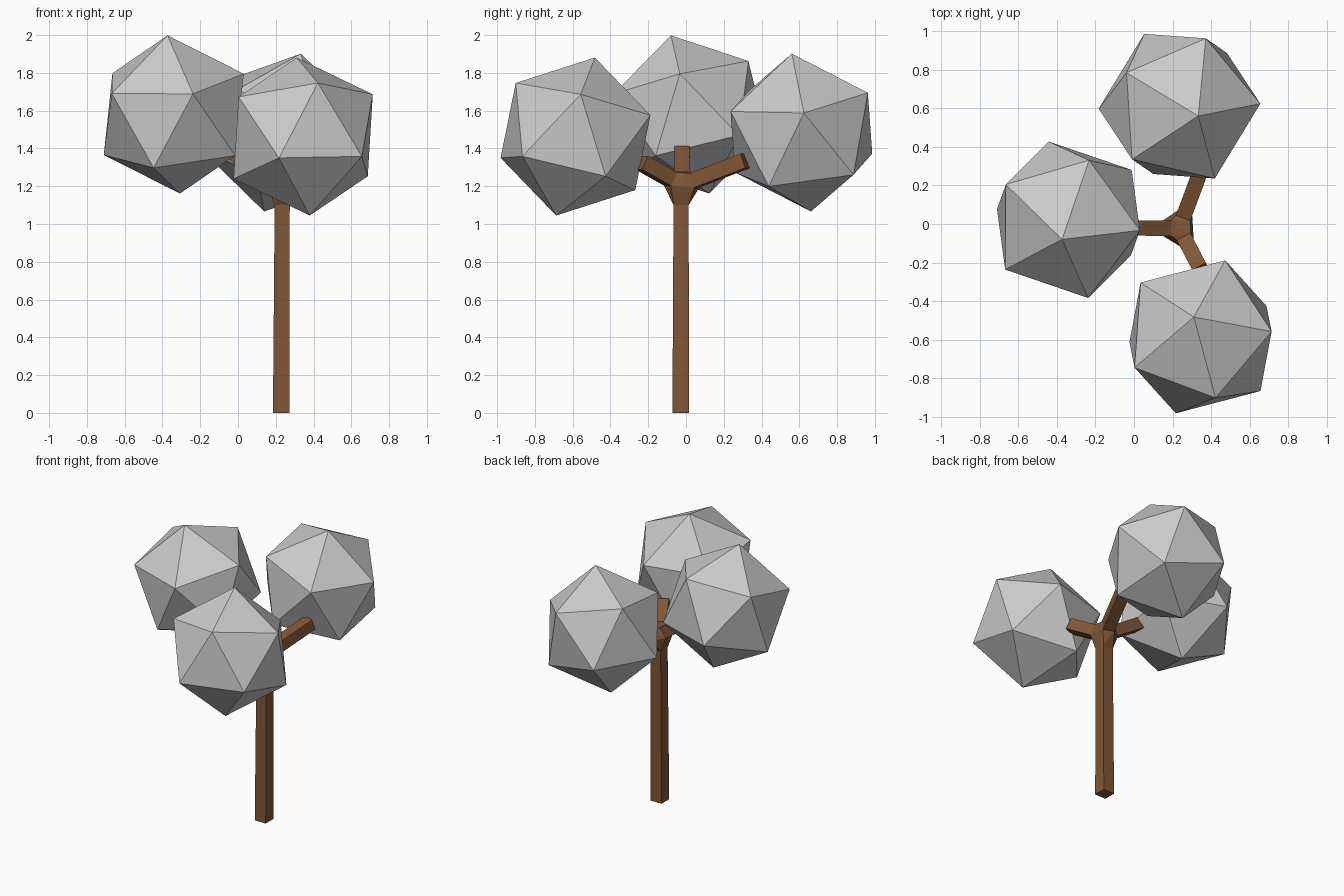
import bpy, bmesh
from mathutils import Vector, Matrix

if "Cube" in bpy.data.objects:
    bpy.data.objects.remove(bpy.data.objects["Cube"])

brown = bpy.data.materials.new("bark")
brown.diffuse_color = (0.22, 0.095, 0.038, 1)
brown.use_nodes = True
brown.node_tree.nodes["Principled BSDF"].inputs["Base Color"].default_value = brown.diffuse_color


def finish(bm, name, mat=None):
    bmesh.ops.recalc_face_normals(bm, faces=bm.faces[:])
    me = bpy.data.meshes.new(name)
    bm.to_mesh(me)
    bm.free()
    ob = bpy.data.objects.new(name, me)
    bpy.context.collection.objects.link(ob)
    if mat:
        me.materials.append(mat)
    return ob


def frame(a, b):
    """Orthonormal frame with first axis a and b in the first plane."""
    e0 = Vector(a).normalized()
    e2 = e0.cross(Vector(b)).normalized()
    return Matrix((e0, e2.cross(e0), e2)).transposed()


# Foliage: icosahedra turned so two neighbouring corners point along v0, v1
def foliage(name, centre, v0, v1, radius=0.432):
    bm = bmesh.new()
    bmesh.ops.create_icosphere(bm, subdivisions=1, radius=radius)
    bm.verts.ensure_lookup_table()
    a = bm.verts[0]
    b = a.link_edges[0].other_vert(a)
    rot = frame(v0, v1) @ frame(a.co, b.co).transposed()
    bm.transform(Matrix.Translation(centre) @ rot.to_4x4())
    return finish(bm, name)


foliage("foliage_left", (-0.34, 0.022, 1.58), (-0.033, -0.102, 0.42), (0.10, -0.40, 0.11))
foliage("foliage_front", (0.345, -0.585, 1.463), (-0.035, 0.103, 0.42), (0.359, 0.028, 0.223))
foliage("foliage_back", (0.236, 0.611, 1.484), (0.098, -0.051, 0.421), (0.134, 0.344, 0.209))


# Wood: square rings joined into one trunk with a flared fork
def square(bm, c, side, up, h):
    return [bm.verts.new(c + side * (sx * h) + up * (sy * h))
            for sx, sy in ((-1, -1), (1, -1), (1, 1), (-1, 1))]


def loft(bm, r0, r1):
    for i in range(4):
        j = (i + 1) % 4
        bm.faces.new((r0[i], r0[j], r1[j], r1[i]))


X, Y, Z = Vector((1, 0, 0)), Vector((0, 1, 0)), Vector((0, 0, 1))
fork = Vector((0.235, -0.022, 1.205))
tips = [Vector((-0.09, -0.02, 1.415)), Vector((0.345, -0.235, 1.325)), Vector((0.36, 0.315, 1.335))]

bm = bmesh.new()
base = square(bm, Vector((0.229, -0.028, 0)), X, Y, 0.044)
top = square(bm, Vector((0.234, -0.026, 1.10)), X, Y, 0.040)
hull_pts = list(top)
branches = []
for tip in tips:
    d = (tip - fork).normalized()
    side = d.cross(Z).normalized()
    up = side.cross(d)
    start = square(bm, fork + d * 0.075, side, up, 0.040)
    end = square(bm, tip, side, up, 0.040)
    hull_pts += start
    branches.append((start, end))
hull = bmesh.ops.convex_hull(bm, input=hull_pts)
bm.faces.ensure_lookup_table()
# open the fork where trunk and branches attach
rings = [set(top)] + [set(s) for s, e in branches]
caps = [f for f in bm.faces if any(set(f.verts) <= r for r in rings)]
bmesh.ops.delete(bm, geom=caps, context='FACES_ONLY')
loft(bm, base, top)
bm.faces.new(base)
for start, end in branches:
    loft(bm, start, end)
    bm.faces.new(end)
finish(bm, "trunk_and_branches", brown)
